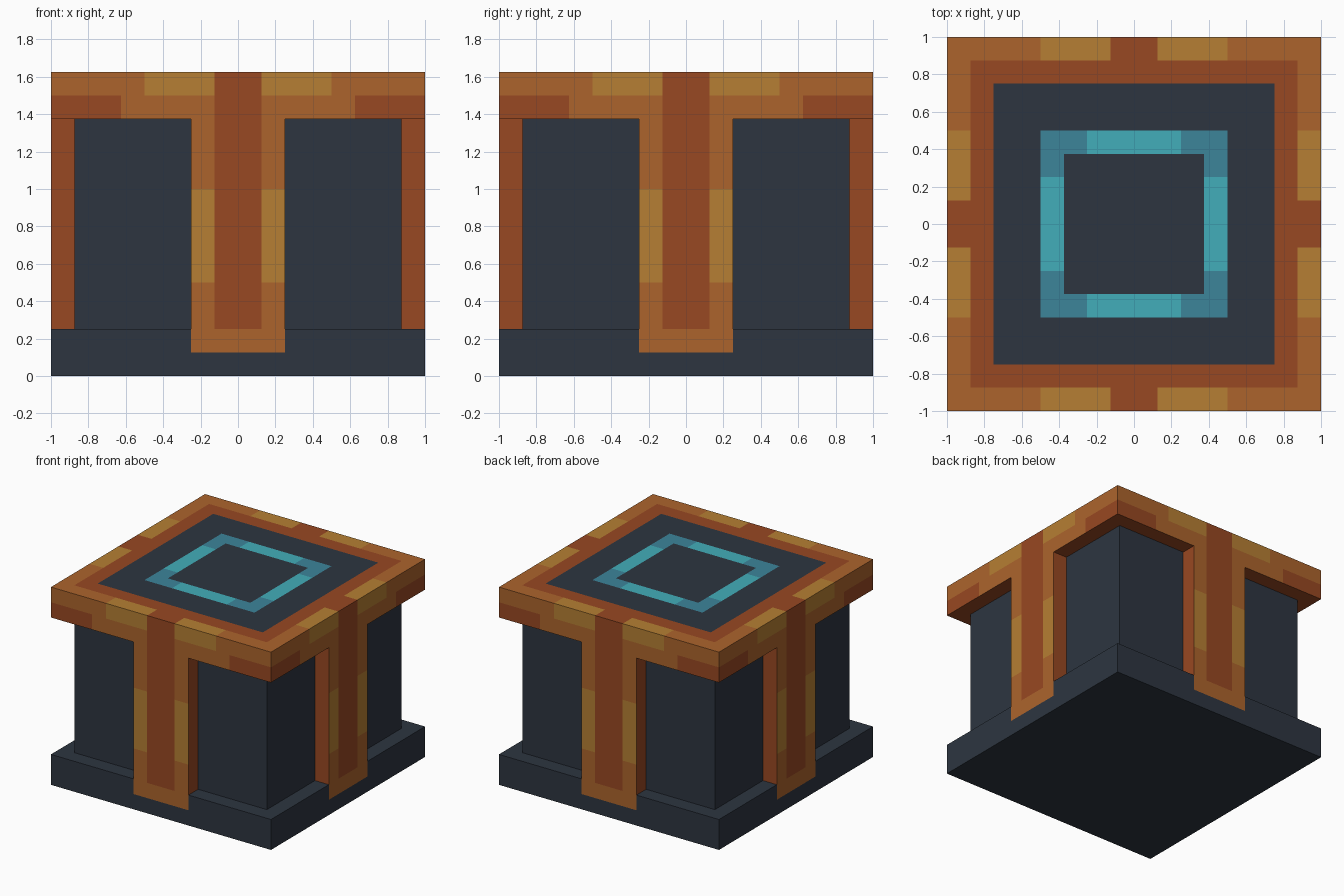
import bpy, bmesh, math
from mathutils import Vector

cube = bpy.data.objects.get("Cube")
if cube:
    bpy.data.objects.remove(cube, do_unlink=True)


def linear(c):
    c /= 255
    return c / 12.92 if c <= 0.04045 else ((c + 0.055) / 1.055) ** 2.4


# Palette
PALETTE = [
    ("dark slate", (45, 53, 64)),
    ("copper orange", (172, 100, 44)),
    ("rust", (152, 72, 34)),
    ("gold", (182, 127, 51)),
    ("deep teal", (60, 133, 154)),
    ("bright cyan", (66, 174, 186)),
]
SLATE, ORANGE, RUST, GOLD, TEAL, CYAN = range(6)
materials = []
for name, rgb in PALETTE:
    mat = bpy.data.materials.new(name)
    mat.use_nodes = True
    colour = [linear(c) for c in rgb] + [1.0]
    mat.diffuse_color = colour
    bsdf = mat.node_tree.nodes["Principled BSDF"]
    bsdf.inputs["Base Color"].default_value = colour
    bsdf.inputs["Roughness"].default_value = 0.8
    materials.append(mat)


def make_box(name, low, high, cuts, rule):
    """Box sliced along x, y, z at the cut values; rule colours each face."""
    low, high = Vector(low), Vector(high)
    bm = bmesh.new()
    bmesh.ops.create_cube(bm, size=1)
    for v in bm.verts:
        v.co = [(low[i] + high[i]) / 2 + v.co[i] * (high[i] - low[i]) for i in range(3)]
    for axis, values in enumerate(cuts):
        normal = Vector([float(i == axis) for i in range(3)])
        for value in values:
            bmesh.ops.bisect_plane(bm, geom=bm.verts[:] + bm.edges[:] + bm.faces[:],
                                   plane_co=normal * value, plane_no=normal)
    bm.normal_update()
    for f in bm.faces:
        f.material_index = rule(f.calc_center_median(), f.normal)
    mesh = bpy.data.meshes.new(name)
    for mat in materials:
        mesh.materials.append(mat)
    bm.to_mesh(mesh)
    bm.free()
    obj = bpy.data.objects.new(name, mesh)
    bpy.context.collection.objects.link(obj)
    return obj


def both(*values):
    return [s * v for v in values for s in (-1, 1)]


def across(c, n):
    """Distance from the centre line of a side face."""
    return abs(c.y) if abs(n.x) > 0.5 else abs(c.x)


# Plinth, with the painted feet of the straps on its sides
def base_rule(c, n):
    if abs(n.z) < 0.5 and across(c, n) < 0.25 and c.z > 0.125:
        return ORANGE
    return SLATE


# Strap: orange edging with gold bands, rust middle and flanks
def strap_rule(c, n):
    if n.y > -0.5 or abs(c.x) < 0.125:
        return RUST
    return GOLD if 0.5 < c.z < 1.0 else ORANGE


# Lid: banded rim, rust border and a glowing ring on top
def lid_rule(c, n):
    if n.z < -0.5:
        return RUST
    if n.z < 0.5:
        u = across(c, n)
        if u < 0.125 or (u > 0.625 and c.z < 1.5):
            return RUST
        return GOLD if u < 0.5 and c.z > 1.5 else ORANGE
    near, far = sorted((abs(c.x), abs(c.y)))
    if far > 0.875:
        return RUST if near < 0.125 else GOLD if near < 0.5 else ORANGE
    if far > 0.75:
        return RUST
    if 0.375 < far < 0.5:
        return CYAN if near < 0.25 else TEAL
    return SLATE


make_box("base", (-1, -1, 0), (1, 1, 0.25),
         (both(0.25), both(0.25), [0.125]), base_rule)
make_box("body", (-0.875, -0.875, 0.25), (0.875, 0.875, 1.375),
         ([], [], []), lambda c, n: SLATE)
lid_cuts = both(0.125, 0.25, 0.375, 0.5, 0.625, 0.75, 0.875)
make_box("lid", (-1, -1, 1.375), (1, 1, 1.625),
         (lid_cuts, lid_cuts, [1.5]), lid_rule)

# Four straps, one per side, sharing a mesh
front = make_box("front_strap", (-0.25, -1, 0.25), (0.25, -0.875, 1.375),
                 (both(0.125), [], [0.5, 1.0]), strap_rule)
for turn, side in enumerate(("left", "back", "right"), 1):
    strap = bpy.data.objects.new(side + "_strap", front.data)
    strap.rotation_euler.z = turn * math.pi / 2
    bpy.context.collection.objects.link(strap)
